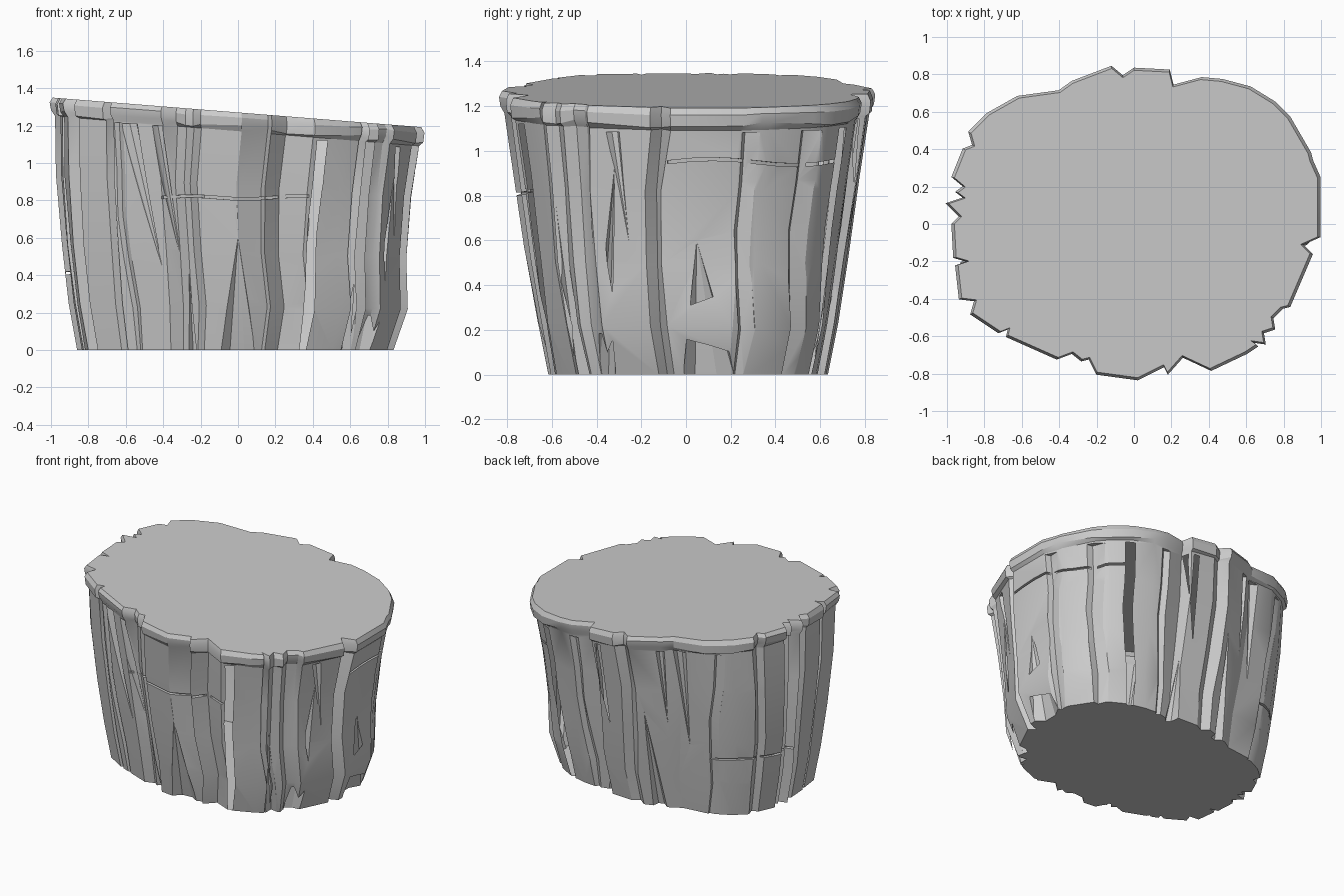
import bpy, bmesh, math
from mathutils import Vector
from mathutils.bvhtree import BVHTree

if "Cube" in bpy.data.objects:
    bpy.data.objects.remove(bpy.data.objects["Cube"], do_unlink=True)

bark = bpy.data.materials.new("stump grey")
bark.use_nodes = True
grey = (0.6, 0.6, 0.6, 1)
bark.diffuse_color = grey
bark.node_tree.nodes["Principled BSDF"].inputs["Base Color"].default_value = grey

# Notched rim outline, counter-clockwise, in hundredths
OUTLINE = [(99, 25), (95, 34), (94, 38), (83, 57), (75, 65), (62, 73), (47, 77), (36, 78),
           (21, 74), (19, 82), (0, 83), (-6, 79), (-12, 84), (-33, 76), (-40, 71), (-62, 68),
           (-78, 59), (-88, 49), (-86, 42), (-91, 40), (-97, 25), (-91, 20), (-95, 17),
           (-91, 14), (-100, 11), (-93, 4), (-97, 0), (-96, -18), (-89, -20), (-95, -22),
           (-93, -40), (-85, -41), (-87, -48), (-72, -58), (-67, -56), (-68, -60), (-41, -72),
           (-33, -69), (-28, -73), (-24, -72), (-20, -80), (2, -83), (16, -76), (18, -80),
           (26, -71), (41, -78), (60, -69), (66, -65), (63, -63), (70, -64), (69, -58),
           (75, -56), (74, -50), (79, -45), (83, -44), (95, -16), (90, -11), (99, -7)]
# Wall rings: height fraction, x scale, y scale, x shift
WALL = [(0, .85, .755, -.01), (.2, .91, .81, .005), (.45, .925, .865, -.018),
        (.75, .955, .925, -.02), (1, .978, .978, 0)]
# Lip rings: drop below the cut, scale, waviness
LIP = [(.08, 1, .014), (.03, 1.007, .004), (0, .99, 0)]


def cut_height(x):
    return 1.27 - 0.08 * x


def mesh_object(name, bm):
    bmesh.ops.recalc_face_normals(bm, faces=bm.faces)
    mesh = bpy.data.meshes.new(name)
    bm.to_mesh(mesh)
    bm.free()
    obj = bpy.data.objects.new(name, mesh)
    bpy.context.collection.objects.link(obj)
    mesh.materials.append(bark)
    return obj


def bridge(bm, rings):
    n = len(rings[0])
    for a, b in zip(rings, rings[1:]):
        for i in range(n):
            bm.faces.new((a[i], a[(i + 1) % n], b[(i + 1) % n], b[i]))
    bm.faces.new(rings[0][::-1])
    bm.faces.new(rings[-1])


# Trunk: stacked outlines that taper down, with wandering bark ridges
bm = bmesh.new()
rings = []
points = [Vector((x / 100, y / 100)) for x, y in OUTLINE]
for f, sx, sy, shift in WALL:
    ring = []
    for i, p in enumerate(points):
        along = (points[(i + 1) % len(points)] - points[i - 1]).normalized()
        free = math.sin(math.pi * f)
        q = Vector((p.x * sx + shift, p.y * sy))
        q += along * 0.014 * free * math.sin(i // 3 + 5 * f)
        if p.y < 0 and p.x > .6:
            q.y -= .15 * free * (p.x - .6)
        ring.append(bm.verts.new((q.x, q.y, f * (cut_height(p.x) - .1))))
    rings.append(ring)
for drop, s, wave in LIP:
    rings.append([bm.verts.new((p.x * s, p.y * s,
                                cut_height(p.x * s) - drop + wave * math.sin(i * 1.1)))
                  for i, p in enumerate(points)])
bridge(bm, rings)
bm.normal_update()
tree = BVHTree.FromBMesh(bm)
stump = mesh_object("stump", bm)


def on_wall(degrees, z, depth=0.0):
    a = math.radians(degrees)
    out = Vector((math.cos(a), math.sin(a), 0))
    hit = tree.ray_cast(out * 2 + Vector((0, 0, max(z, .01))), -out)[0]
    return Vector((hit.x, hit.y, z)) - out * depth


def under_lip(degrees):
    return cut_height(.97 * math.cos(math.radians(degrees))) - .112


def gouge(tip_angle, tip_z, end_angle, width, depth, down=False):
    """Split in the bark: a point at the tip, open at the ground or under the lip."""
    end_z = under_lip(end_angle) if down else -.02
    bm = bmesh.new()
    for d in (0, -.03):
        bm.verts.new(on_wall(tip_angle, tip_z, d))
        for s in (-.5, .5):
            bm.verts.new(on_wall(end_angle + s * width, end_z, d))
    for s in (-.25, .2):
        bm.verts.new(on_wall(end_angle + s * width, end_z, depth))
    bmesh.ops.convex_hull(bm, input=bm.verts)
    return mesh_object("split_cutter", bm)


def seam(angle, width, depth, wander):
    """Upright step between two bark plates, steep on one side."""
    bm = bmesh.new()
    rings = []
    top = under_lip(angle)
    for k in range(6):
        z = -.02 + (top + .02) * k / 5
        a = angle + wander * math.sin(k * 1.7)
        rings.append([bm.verts.new(on_wall(a + da, z, d))
                      for da, d in ((0, -.03), (0, 0), (width * .25, depth),
                                    (width, 0), (width, -.03))])
    bridge(bm, rings)
    return mesh_object("seam_cutter", bm)


def crack(start, end, z, drift):
    """Thin level groove that follows the wall."""
    bm = bmesh.new()
    rings = []
    steps = max(2, round((end - start) / 6))
    for i in range(steps + 1):
        a = start + (end - start) * i / steps
        h = z + drift * math.sin(i * .8)
        rings.append([bm.verts.new(on_wall(a, h + dz, d))
                      for dz, d in ((-.007, .02), (-.007, -.04), (.007, -.04), (.007, .02))])
    bridge(bm, rings)
    return mesh_object("crack_cutter", bm)


cutters = [
    # splits that open at the ground
    gouge(-90, .6, -90, 18, .06), gouge(3, .6, 7, 16, .06),
    gouge(-113, .42, -114, 4, .04), gouge(-21, .92, -28, 8, .04),
    gouge(-42, .75, -38, 6, .04), gouge(104, .72, 110, 9, .05),
    gouge(75, .4, 73, 8, .04),
    # splits that open under the lip
    gouge(-124, .45, -133, 6, .035, True), gouge(-117, .46, -122, 4, .03, True),
    gouge(-17, .6, -21, 4, .03, True), gouge(127, .5, 122, 6, .035, True),
    gouge(82, .55, 78, 7, .035, True), gouge(116, .65, 113, 4, .03, True),
    # upright seams between bark plates
    seam(14, 5, .03, .8), seam(31, 7, .035, 1), seam(46, 4, .03, .8),
    seam(62, 4, .03, .8), seam(136, 4, .02, 1), seam(152, 4, .025, .8),
    seam(-61, 4, .02, .6), seam(-139, 3, .02, .8),
    # level cracks
    crack(-122, -62, .815, .008), crack(-5, 50, .95, .014), crack(136, 176, .42, .012),
]
for cutter in cutters:
    cutter.hide_render = True
    cut = stump.modifiers.new("cut", 'BOOLEAN')
    cut.operation = 'DIFFERENCE'
    cut.solver = 'EXACT'
    cut.object = cutter

# Apply the cuts, drop the cutters and shade
bpy.context.view_layer.objects.active = stump
stump.select_set(True)
for m in list(stump.modifiers):
    bpy.ops.object.modifier_apply(modifier=m.name)
for cutter in cutters:
    bpy.data.objects.remove(cutter, do_unlink=True)
bpy.ops.object.shade_smooth_by_angle(angle=math.radians(25))
